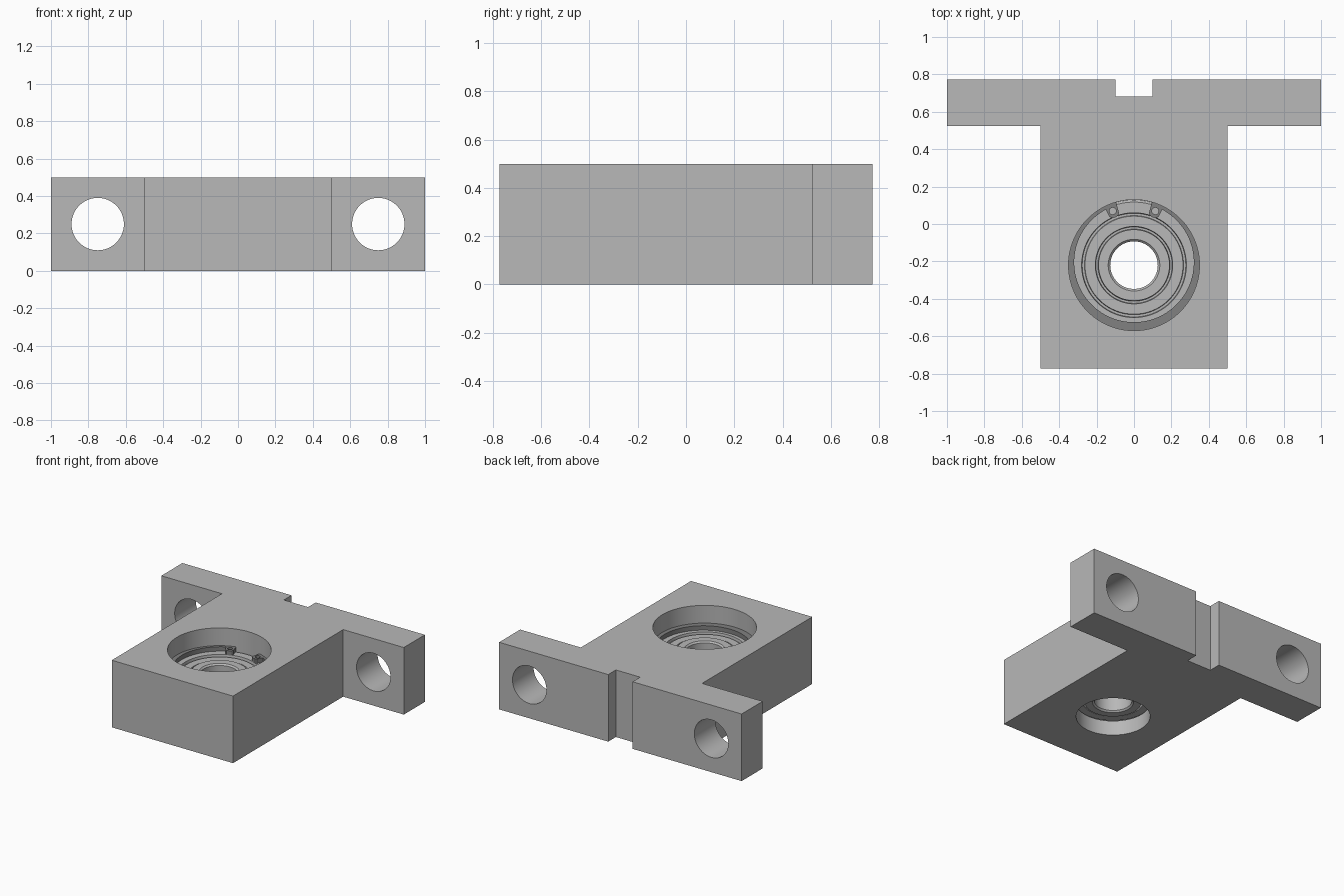
import bpy, bmesh, math
from mathutils import Matrix

if "Cube" in bpy.data.objects:
    bpy.data.objects.remove(bpy.data.objects["Cube"])

BORE_Y = -0.22
HEIGHT = 0.5


def material(name, grey):
    mat = bpy.data.materials.new(name)
    mat.use_nodes = True
    colour = (grey, grey, grey, 1)
    mat.diffuse_color = colour
    mat.node_tree.nodes["Principled BSDF"].inputs["Base Color"].default_value = colour
    return mat


light_grey = material("light grey", 0.48)
dark_grey = material("dark grey", 0.22)


def finish(name, bm, mat):
    bmesh.ops.recalc_face_normals(bm, faces=bm.faces)
    mesh = bpy.data.meshes.new(name)
    bm.to_mesh(mesh)
    bm.free()
    obj = bpy.data.objects.new(name, mesh)
    bpy.context.collection.objects.link(obj)
    mesh.materials.append(mat)
    return obj


def prism(name, outline, z0, z1, mat):
    """Extrude a flat outline upward."""
    bm = bmesh.new()
    face = bm.faces.new([bm.verts.new((x, y, z0)) for x, y in outline])
    top = bmesh.ops.extrude_face_region(bm, geom=[face])["geom"]
    verts = [v for v in top if isinstance(v, bmesh.types.BMVert)]
    bmesh.ops.translate(bm, vec=(0, 0, z1 - z0), verts=verts)
    return finish(name, bm, mat)


def drill(target, centre, radius, depth, axis="Z", segments=96):
    """Cut a round hole, then discard the cutter."""
    turn = Matrix.Rotation(math.pi / 2, 4, "X") if axis == "Y" else Matrix()
    bm = bmesh.new()
    bmesh.ops.create_cone(bm, cap_ends=True, segments=segments, radius1=radius,
                          radius2=radius, depth=depth,
                          matrix=Matrix.Translation(centre) @ turn)
    cutter = finish("hole_cutter", bm, light_grey)
    cutter.hide_render = True
    mod = target.modifiers.new("hole", "BOOLEAN")
    mod.operation = "DIFFERENCE"
    mod.solver = "EXACT"
    mod.object = cutter
    bpy.context.view_layer.objects.active = target
    bpy.ops.object.modifier_apply(modifier=mod.name)
    bpy.data.objects.remove(cutter)


# T-shaped housing block with a notch in the back edge
half = [(0.5, -0.773), (0.5, 0.525), (1, 0.525), (1, 0.773), (0.1, 0.773), (0.1, 0.683)]
outline = half + [(-x, y) for x, y in reversed(half)]
housing = prism("housing_block", outline, 0, HEIGHT, light_grey)

# Stepped bearing seat and the two mounting holes
SEAT_Z = 0.11
drill(housing, (0, BORE_Y, SEAT_Z + 0.5), 0.35, 1.0)
drill(housing, (0, BORE_Y, 0), 0.25, 1.0)
for side in (-1, 1):
    drill(housing, (side * 0.75, 0.65, HEIGHT / 2), 0.14, 1.0, "Y")

# Ball bearing: half section mirrored top to bottom, then revolved
BEARING_TOP = 0.335
mid = (SEAT_Z + BEARING_TOP) / 2
upper = [(0.349, -0.012), (0.337, 0), (0.28, 0), (0.277, -0.02), (0.265, -0.02),
         (0.262, -0.01), (0.207, -0.01), (0.204, -0.03), (0.193, -0.03),
         (0.19, 0), (0.138, 0), (0.127, -0.011)]
section = [(r, BEARING_TOP + dz) for r, dz in upper]
section += [(r, 2 * mid - z) for r, z in reversed(section)]
bm = bmesh.new()
ring = [bm.verts.new((r, BORE_Y, z)) for r, z in section]
edges = [bm.edges.new((a, b)) for a, b in zip(ring, ring[1:] + ring[:1])]
bmesh.ops.spin(bm, geom=ring + edges, cent=(0, BORE_Y, 0), axis=(0, 0, 1),
               angle=math.tau, steps=96, use_merge=True)
bmesh.ops.remove_doubles(bm, verts=bm.verts, dist=0.0001)
bearing = finish("ball_bearing", bm, light_grey)


# Retaining ring: tapering crescent, open at the back, with a lug at each end
def polar(radius, angle):
    return radius * math.sin(angle), BORE_Y + radius * math.cos(angle)


def crescent_inner(angle, shift=0.015, radius=0.32):
    return shift * math.cos(angle) + math.sqrt(radius**2 - (shift * math.sin(angle))**2)


gap = math.radians(16)
lug_end = math.radians(27)
steps = 90
sweep = [gap + (math.tau - 2 * gap) * i / steps for i in range(steps + 1)]
inner_sweep = [lug_end + (math.tau - 2 * lug_end) * i / steps for i in range(steps + 1)]
lug = [polar(r, math.radians(a)) for r, a in
       ((0.29, 16), (0.278, 18), (0.274, 21.5), (0.278, 25), (0.29, 27))]
clip = [polar(0.351, a) for a in sweep]
clip += [(-x, y) for x, y in lug]
clip += [polar(crescent_inner(a), a) for a in reversed(inner_sweep)]
clip += list(reversed(lug))
retainer = prism("retaining_ring", clip, BEARING_TOP, 0.368, dark_grey)
for side in (-1, 1):
    x, y = polar(0.311, side * math.radians(21.5))
    drill(retainer, (x, y, 0.35), 0.018, 0.2, segments=24)

# Smooth the round walls and keep the machined edges crisp
bpy.ops.object.select_all(action="DESELECT")
for obj in (housing, bearing, retainer):
    obj.select_set(True)
bpy.context.view_layer.objects.active = housing
bpy.ops.object.shade_smooth_by_angle(angle=math.radians(30))
